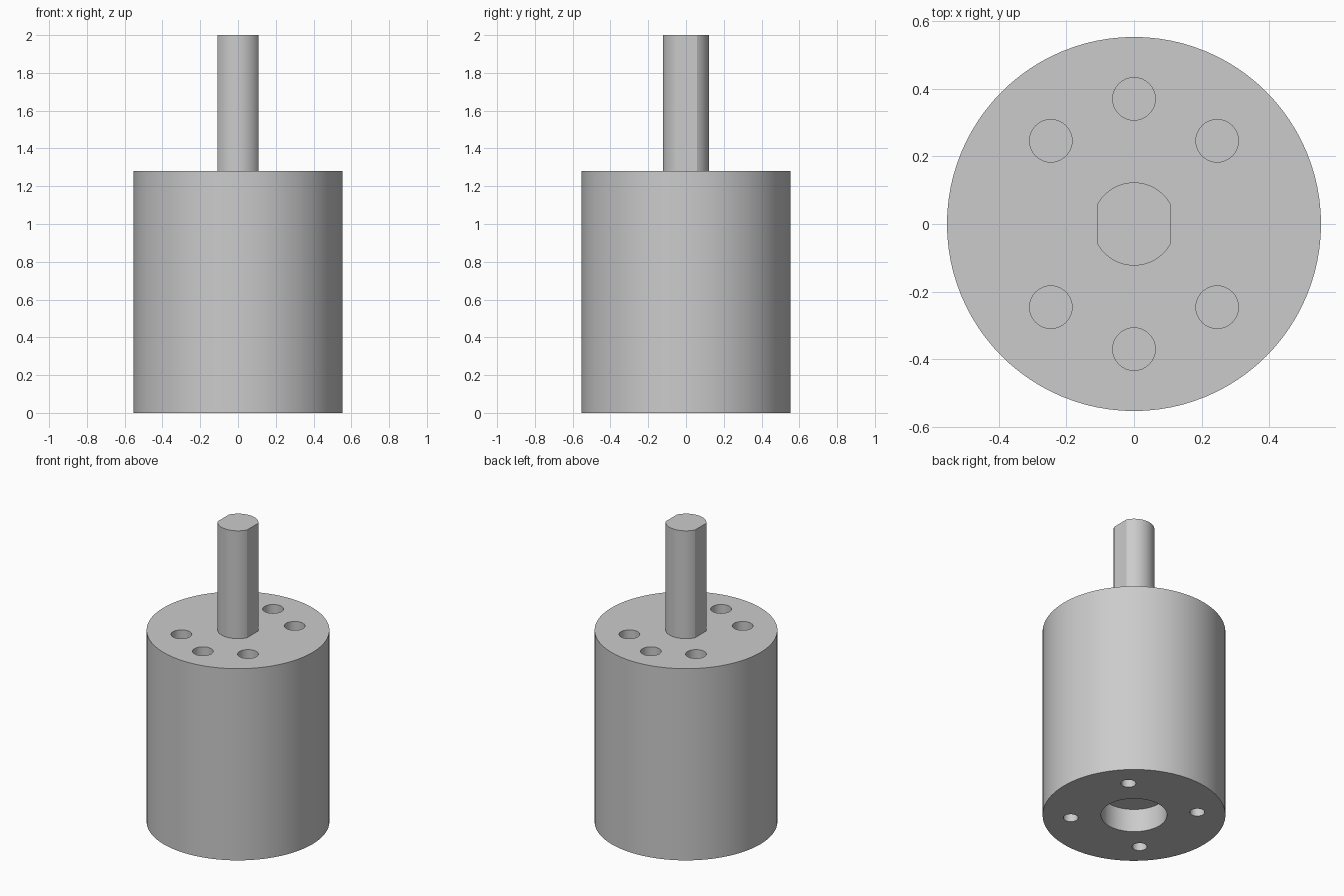
import bpy, bmesh
from math import sin, cos, pi, acos, radians

cube = bpy.data.objects.get("Cube")
if cube:
    bpy.data.objects.remove(cube, do_unlink=True)

BODY_R, BODY_H, TOP = 0.553, 1.28, 2.0
SHAFT_R, FLAT_X = 0.123, 0.108
DEPTH = 0.155

steel = bpy.data.materials.new("steel_grey")
steel.use_nodes = True
steel.diffuse_color = (0.6, 0.6, 0.6, 1)
steel.node_tree.nodes["Principled BSDF"].inputs["Base Color"].default_value = (0.6, 0.6, 0.6, 1)


def circle(r, n, x=0, y=0):
    return [(x + r * cos(2 * pi * i / n), y + r * sin(2 * pi * i / n)) for i in range(n)]


def prism(bm, outline, z0, z1):
    """Extrude a closed counter-clockwise outline from z0 to z1."""
    low = [bm.verts.new((x, y, z0)) for x, y in outline]
    high = [bm.verts.new((x, y, z1)) for x, y in outline]
    bm.faces.new(low[::-1])
    bm.faces.new(high)
    n = len(outline)
    for i in range(n):
        j = (i + 1) % n
        bm.faces.new((low[i], low[j], high[j], high[i]))


def make(name, prisms):
    bm = bmesh.new()
    for p in prisms:
        prism(bm, *p)
    mesh = bpy.data.meshes.new(name)
    bm.to_mesh(mesh)
    bm.free()
    mesh.materials.append(steel)
    obj = bpy.data.objects.new(name, mesh)
    bpy.context.collection.objects.link(obj)
    return obj


def smooth(obj):
    bpy.ops.object.select_all(action="DESELECT")
    obj.select_set(True)
    bpy.context.view_layer.objects.active = obj
    bpy.ops.object.shade_smooth_by_angle(angle=radians(30))


# Cylindrical housing
body = make("motor_body", [(circle(BODY_R, 96), 0, BODY_H)])

# Mounting holes in the top, screw holes and round recess in the base
top_holes = [(0, s * 0.37) for s in (-1, 1)]
top_holes += [(sx * 0.246, sy * 0.246) for sx in (-1, 1) for sy in (-1, 1)]
base_holes = [(sx * 0.272, sy * 0.272) for sx in (-1, 1) for sy in (-1, 1)]
cuts = [(circle(0.063, 32, x, y), BODY_H - DEPTH, BODY_H + 0.1) for x, y in top_holes]
cuts += [(circle(0.045, 32, x, y), -0.1, DEPTH) for x, y in base_holes]
cuts.append((circle(0.2, 64), -0.1, DEPTH))
cutter = make("hole_cutter", cuts)
cutter.hide_render = True

mod = body.modifiers.new("holes", "BOOLEAN")
mod.operation = "DIFFERENCE"
mod.solver = "EXACT"
mod.object = cutter
bpy.context.view_layer.objects.active = body
bpy.ops.object.modifier_apply(modifier=mod.name)
bpy.data.objects.remove(cutter, do_unlink=True)
smooth(body)

# Output shaft with a flat on each side
start, n = acos(FLAT_X / SHAFT_R), 24
arc = [start + (pi - 2 * start) * i / n for i in range(n + 1)]
outline = [(SHAFT_R * cos(a + t), SHAFT_R * sin(a + t)) for t in (0, pi) for a in arc]
shaft = make("output_shaft", [(outline, BODY_H, TOP)])
smooth(shaft)
